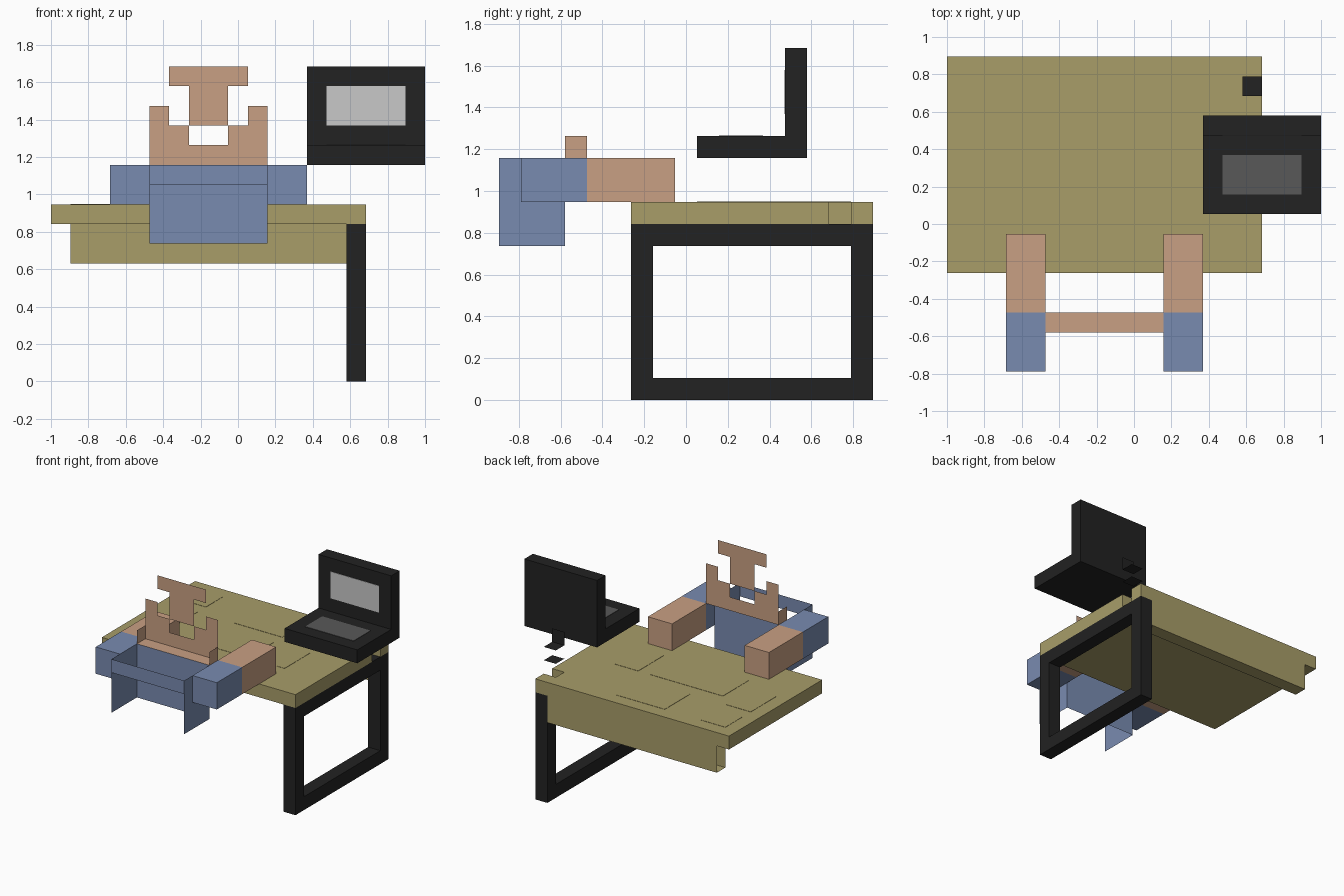
import bpy, bmesh

if "Cube" in bpy.data.objects:
    bpy.data.objects.remove(bpy.data.objects["Cube"])

U = 2 / 19  # block size


def pos(x, y, z):
    """Block coordinates to scene coordinates."""
    return (-1 + x * U, (y - 8.5) * U, z * U)


def material(name, rgb):
    m = bpy.data.materials.new(name)
    lin = [((c / 255 + 0.055) / 1.055) ** 2.4 for c in rgb]
    m.diffuse_color = (*lin, 1)
    m.use_nodes = True
    m.node_tree.nodes["Principled BSDF"].inputs["Base Color"].default_value = m.diffuse_color
    return m


OLIVE = material("olive", (168, 157, 105))
BLACK = material("black", (34, 34, 34))
SKIN = material("skin", (201, 160, 131))
BLUE = material("blue", (121, 139, 176))
SCREEN = material("screen_grey", (200, 200, 200))
KEYS = material("key_grey", (89, 89, 89))


def finish(name, bm, mat):
    me = bpy.data.meshes.new(name)
    bm.to_mesh(me)
    bm.free()
    me.materials.append(mat)
    ob = bpy.data.objects.new(name, me)
    bpy.context.collection.objects.link(ob)
    return ob


def sheet(name, points, mat):
    """Flat face through block points."""
    bm = bmesh.new()
    bm.faces.new([bm.verts.new(pos(*p)) for p in points])
    return finish(name, bm, mat)


def prism(name, outline, axis, lo, hi, mat, open_left=False):
    """Extrude a 2D outline along an axis between lo and hi."""
    def place(p, t):
        q = list(p)
        q.insert(axis, t)
        return pos(*q)
    bm = bmesh.new()
    face = bm.faces.new([bm.verts.new(place(p, lo)) for p in outline])
    ext = bmesh.ops.extrude_face_region(bm, geom=[face])["geom"]
    shift = [0, 0, 0]
    shift[axis] = (hi - lo) * U
    bmesh.ops.translate(bm, vec=shift,
                        verts=[v for v in ext if isinstance(v, bmesh.types.BMVert)])
    bmesh.ops.recalc_face_normals(bm, faces=bm.faces)
    if open_left:
        ends = [f for f in bm.faces if f.normal.x < -0.9]
        bmesh.ops.delete(bm, geom=ends, context='FACES')
    return finish(name, bm, mat)


def box(name, x0, x1, y0, y1, z0, z1, mat, **kw):
    return prism(name, [(x0, y0), (x1, y0), (x1, y1), (x0, y1)], 2, z0, z1, mat, **kw)


# Desk top, with a notch for the screen arm
prism("desk_top", [(0, 6), (16, 6), (16, 15), (15, 15), (15, 16), (16, 16),
                   (16, 17), (0, 17)], 2, 8, 9, OLIVE)
box("back_panel", 1, 15, 16, 17, 6, 8, OLIVE, open_left=True)

# Thin sheets lying on the desk
for i, (x0, x1, y0, y1) in enumerate([(1, 3, 14, 16), (6, 10, 13, 16), (1, 3, 10, 13),
                                      (4, 10, 9, 12), (11, 13, 9, 12)]):
    box(f"desk_sheet_{i + 1}", x0, x1, y0, y1, 9, 9.02, OLIVE)

# Leg frame
for name, y in (("front_leg", 6), ("back_leg", 16)):
    box(name, 15, 16, y, y + 1, 0, 8, BLACK)
for name, z in (("bottom_rail", 0), ("top_rail", 7)):
    box(name, 15, 16, 7, 16, z, z + 1, BLACK)

# Computer, an L-shaped profile with screen and keyboard plates
prism("computer_body", [(9, 11), (14, 11), (14, 16), (13, 16), (13, 12), (9, 12)],
      0, 13, 19, BLACK)
box("screen", 14, 18, 12.97, 13, 13, 15, SCREEN)
box("keyboard", 14, 18, 10, 12, 12, 12.03, KEYS)

# Remains of the screen arm
for i, z in enumerate((10, 11)):
    sheet(f"arm_plate_{i + 1}", [(15, 15, z), (16, 15, z), (16, 16, z), (15, 16, z)], BLACK)
sheet("arm_upright", [(15, 15, 11), (16, 15, 11), (16, 15, 12), (15, 15, 12)], BLACK)

# Arms of the seated figure
for side, x in (("left", 3), ("right", 11)):
    box(f"{side}_sleeve", x, x + 2, 1, 4, 9, 11, BLUE)
    box(f"{side}_forearm", x, x + 2, 4, 8, 9, 11, SKIN)

# Open torso made of sheets
sheet("torso_wall", [(5, 3, 7), (11, 3, 7), (11, 3, 11), (5, 3, 11)], BLUE)
sheet("torso_band", [(5, 0, 10), (11, 0, 10), (11, 0, 11), (5, 0, 11)], BLUE)
for side, x in (("left", 5), ("right", 11)):
    sheet(f"{side}_torso_side", [(x, 0, 7), (x, 3, 7), (x, 3, 11), (x, 0, 11)], BLUE)
    sheet(f"{side}_neck_side", [(x, 3, 11), (x, 4, 11), (x, 4, 12), (x, 3, 12)], SKIN)

# Head sheets
sheet("shoulder_strip", [(5, 3, 11), (11, 3, 11), (11, 4, 11), (5, 4, 11)], SKIN)
half = [(11, 11), (11, 14), (10, 14), (10, 13), (9, 13), (9, 12)]
jaw = half + [(16 - x, z) for x, z in reversed(half)]
sheet("jaw", [(x, 4, z) for x, z in jaw], SKIN)
half = [(9, 13), (9, 15), (10, 15), (10, 16)]
face = half + [(16 - x, z) for x, z in reversed(half)]
sheet("face", [(x, 4, z) for x, z in face], SKIN)
